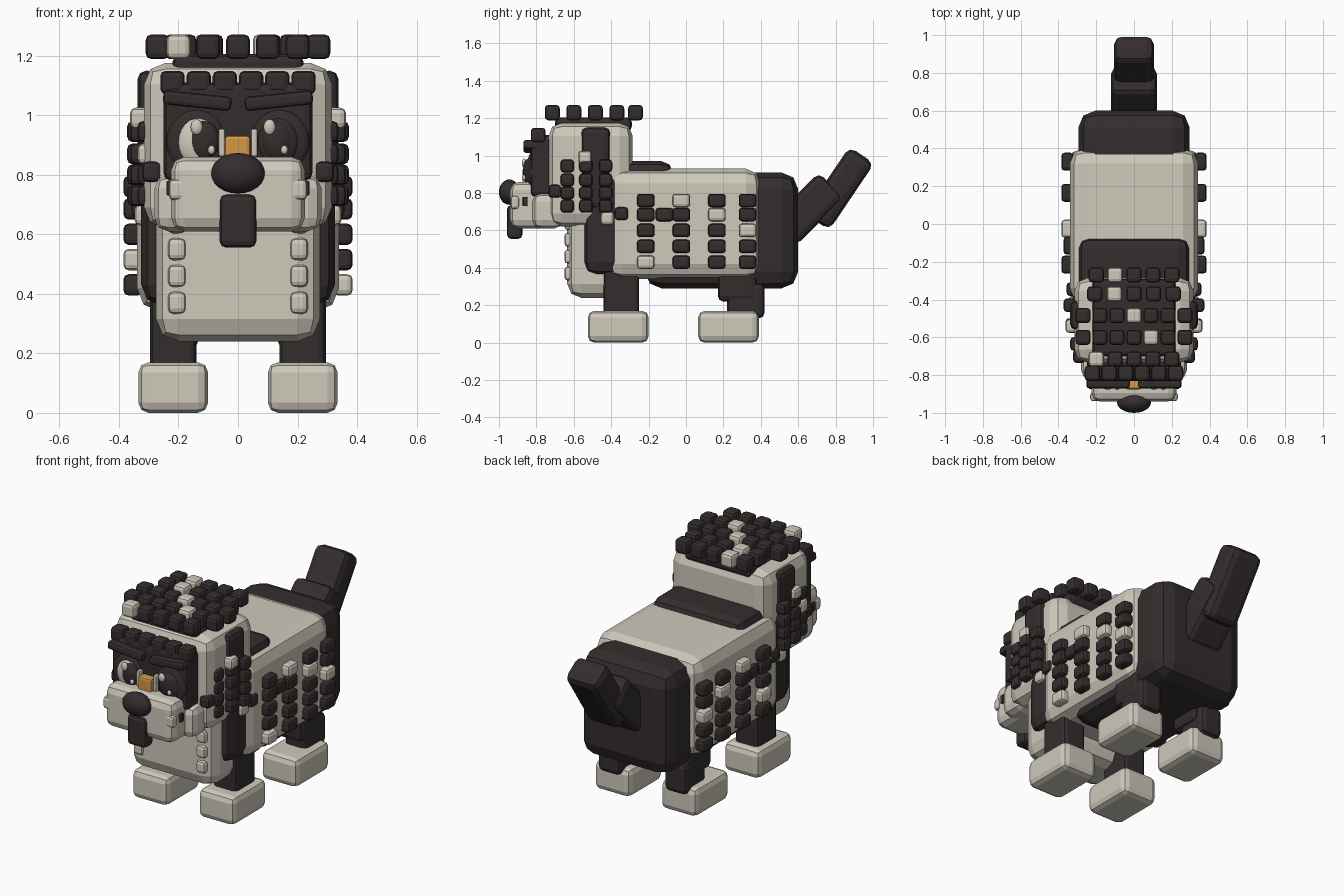
import bpy, bmesh, math
from mathutils import Matrix, Vector

if "Cube" in bpy.data.objects:
    bpy.data.objects.remove(bpy.data.objects["Cube"])


def material(name, rgb):
    m = bpy.data.materials.new(name)
    m.diffuse_color = (*rgb, 1)
    m.use_nodes = True
    m.node_tree.nodes["Principled BSDF"].inputs["Base Color"].default_value = m.diffuse_color
    return m


CREAM = material("cream fur", (0.62, 0.585, 0.50))
DARK = material("dark brown fur", (0.034, 0.026, 0.027))
ORANGE = material("orange", (0.65, 0.32, 0.06))


def finish(name, bm, mats):
    me = bpy.data.meshes.new(name)
    bm.to_mesh(me)
    bm.free()
    for m in mats:
        me.materials.append(m)
    ob = bpy.data.objects.new(name, me)
    bpy.context.collection.objects.link(ob)
    return ob


def block_mesh(size, bevel, segments=2):
    bm = bmesh.new()
    bmesh.ops.create_cube(bm, size=1)
    bmesh.ops.scale(bm, vec=size, verts=bm.verts)
    bmesh.ops.bevel(bm, geom=bm.edges[:], offset=bevel, segments=segments,
                    profile=0.5, affect='EDGES')
    return bm


def block(name, x, y, z, mat, bevel=0.03, segments=2, rot=None):
    """Bevelled block from (min, max) ranges, optionally turned about its centre."""
    size = Vector((x[1] - x[0], y[1] - y[0], z[1] - z[0]))
    centre = Vector((x[0] + x[1], y[0] + y[1], z[0] + z[1])) / 2
    bm = block_mesh(size, bevel, segments)
    m = Matrix.Translation(centre)
    if rot:
        m = m @ Matrix.Rotation(rot[0], 4, rot[1])
    bm.transform(m)
    return finish(name, bm, [mat])


def pair(name, x, y, z, mat, bevel=0.03, rot=None):
    for side, s in (("right", 1), ("left", -1)):
        xs = (x[0], x[1]) if s > 0 else (-x[1], -x[0])
        r = rot and (rot[0] * (s if rot[1] != 'X' else 1), rot[1])
        block(f"{side}_{name}", xs, y, z, mat, bevel, 2, r)


def ball(name, centre, radii, mat):
    bm = bmesh.new()
    bmesh.ops.create_uvsphere(bm, u_segments=20, v_segments=12, radius=1)
    bm.transform(Matrix.Translation(centre) @ Matrix.Diagonal((*radii, 1)))
    for f in bm.faces:
        f.smooth = True
    return finish(name, bm, [mat])


def studs(name, items, size, bevel=0.018):
    """Many small tufts in one object; items are (x, y, z, is_cream)."""
    out = bmesh.new()
    for x, y, z, cream in items:
        bm = block_mesh(size, bevel)
        bm.transform(Matrix.Translation((x, y, z)))
        tmp = bpy.data.meshes.new("tuft")
        for f in bm.faces:
            f.material_index = int(cream)
        bm.to_mesh(tmp)
        bm.free()
        out.from_mesh(tmp)
        bpy.data.meshes.remove(tmp)
    return finish(name, out, [DARK, CREAM])


# Torso
block("body", (-0.34, 0.34), (-0.42, 0.40), (0.34, 0.93), CREAM, 0.08)
block("rump", (-0.295, 0.295), (-0.22, 0.60), (0.29, 0.91), DARK, 0.09)
block("shoulders", (-0.325, 0.325), (-0.55, -0.32), (0.36, 0.92), DARK, 0.07)
block("shoulder_saddle", (-0.295, 0.295), (-0.50, -0.07), (0.60, 0.97), DARK, 0.06)
block("chest", (-0.275, 0.275), (-0.635, -0.33), (0.24, 0.76), CREAM, 0.075)
studs("chest_tufts", [(s * 0.205, -0.625, 0.37 + 0.09 * i, True)
                      for s in (1, -1) for i in range(4)], (0.06, 0.05, 0.075))

# Legs and paws
pair("front_leg", (0.14, 0.295), (-0.44, -0.25), (0.13, 0.50), DARK, 0.025)
pair("hind_thigh", (0.13, 0.295), (0.17, 0.38), (0.22, 0.48), DARK, 0.03)
pair("hind_shin", (0.145, 0.29), (0.22, 0.42), (0.13, 0.32), DARK, 0.03)
pair("front_paw", (0.10, 0.335), (-0.525, -0.20), (0.0, 0.17), CREAM, 0.035)
pair("hind_paw", (0.10, 0.335), (0.065, 0.39), (0.0, 0.17), CREAM, 0.035)

# Tail in two tilted segments
block("tail_base", (-0.122, 0.122), (0.47, 0.83), (0.62, 0.81), DARK, 0.035,
      rot=(math.radians(45), 'X'))
block("tail_tip", (-0.106, 0.106), (0.605, 1.035), (0.745, 0.905), DARK, 0.04,
      rot=(math.radians(56), 'X'))

# Head, mask and ears
block("head", (-0.315, 0.315), (-0.735, -0.285), (0.62, 1.175), CREAM, 0.07)
block("face_mask", (-0.25, 0.25), (-0.83, -0.68), (0.78, 1.11), DARK, 0.025)
block("crown", (-0.22, 0.22), (-0.70, -0.29), (1.13, 1.205), DARK, 0.025)
pair("ear", (0.275, 0.338), (-0.56, -0.405), (0.72, 1.15), DARK, 0.03)

# Snout, nose and tongue
block("snout", (-0.225, 0.225), (-0.94, -0.66), (0.61, 0.86), CREAM, 0.045)
pair("cheek", (0.12, 0.28), (-0.82, -0.66), (0.61, 0.80), CREAM, 0.045)
pair("whisker_pad", (0.16, 0.232), (-0.938, -0.89), (0.715, 0.785), CREAM, 0.015)
pair("cheek_spot", (0.215, 0.24), (-0.873, -0.847), (0.73, 0.78), DARK, 0.005)
ball("nose", (0, -0.945, 0.805), (0.09, 0.055, 0.068), DARK)
block("tongue", (-0.062, 0.062), (-0.957, -0.875), (0.555, 0.735), DARK, 0.022)
block("nose_bridge", (-0.045, 0.042), (-0.875, -0.80), (0.83, 0.932), ORANGE, 0.012)
pair("bridge_edge", (0.043, 0.066), (-0.86, -0.80), (0.86, 0.955), CREAM, 0.008)

# Brows slope down toward the middle
pair("brow", (0.022, 0.252), (-0.87, -0.79), (1.025, 1.073), DARK, 0.014,
     rot=(math.radians(-6), 'Y'))

# Eyes: one pale and one dark, both with highlights
for side, s in (("right", 1), ("left", -1)):
    ball(side + "_eye_socket", (s * 0.14, -0.825, 0.91), (0.10, 0.025, 0.11), DARK)
    ball(side + "_eye", (s * 0.135, -0.835, 0.91), (0.07, 0.028, 0.082),
         CREAM if s < 0 else DARK)
    cx = -0.115 if s < 0 else 0.13
    ball(side + "_pupil", (cx, -0.846, 0.915), (0.052, 0.025, 0.066), DARK)
    ball(side + "_highlight", (cx - 0.024, -0.865, 0.96), (0.02, 0.012, 0.026), CREAM)
    ball(side + "_glint", (cx + 0.026, -0.865, 0.883), (0.012, 0.012, 0.015), CREAM)

# Forehead fringe
studs("fringe", [(-0.22 + 0.088 * i, -0.79, 1.11, False) for i in range(6)],
      (0.082, 0.08, 0.078))

# Tufts on top of the head: (row y, columns, spacing, index of cream tuft)
crown_rows = [(-0.27, 5, 0.10, 1), (-0.37, 5, 0.104, 1), (-0.485, 7, 0.09, 3),
              (-0.60, 7, 0.09, 4), (-0.715, 5, 0.10, 0)]
studs("crown_tufts", [((i - (n - 1) / 2) * step, y, 1.23, i == pale)
                      for y, n, step, pale in crown_rows for i in range(n)],
      (0.08, 0.08, 0.082))

# Tufts on the sides of the head
side_tufts = []
for s in (1, -1):
    for y, x in ((-0.635, 0.305), (-0.535, 0.33), (-0.43, 0.34)):
        for z in (0.945, 0.87, 0.80, 0.73):
            pale = s < 0 and y == -0.635 and z == 0.87
            side_tufts.append((s * x, y, z, pale))
    side_tufts += [(s * 0.33, -0.54, 0.99, True), (s * 0.315, -0.42, 0.665, True),
                   (s * 0.29, -0.70, 0.81, False), (s * 0.325, -0.345, 0.69, False)]
studs("head_side_tufts", side_tufts, (0.065, 0.072, 0.07))

# Tufts on the flanks, one cream per column
flank = []
for s in (1, -1):
    columns = ((-0.215, 4 if s > 0 else 3), (-0.025, 0), (0.165, 1), (0.33, 2))
    for y, pale in columns:
        for i, z in enumerate((0.76, 0.685, 0.60, 0.515, 0.43)):
            flank.append((s * 0.352, y, z, i == pale))
    flank += [(s * 0.34, -0.115, 0.685, False)]
studs("flank_tufts", flank, (0.066, 0.095, 0.072))
